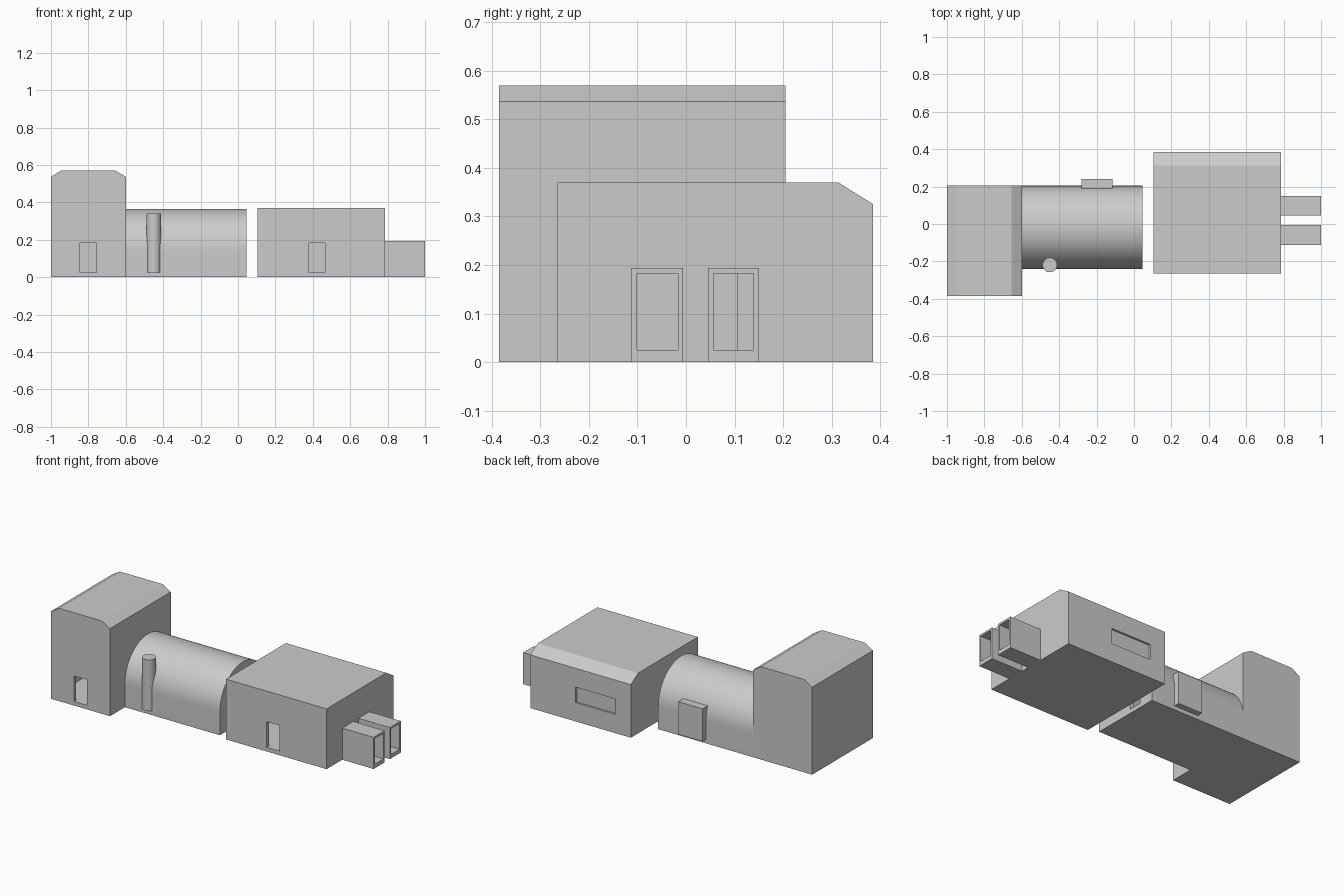
import bpy, bmesh, math
from mathutils import Vector

if "Cube" in bpy.data.objects:
    bpy.data.objects.remove(bpy.data.objects["Cube"])

WALL = 0.022    # shell thickness
FLOOR = 0.025   # interior floor height
DOOR_TOP = 0.182


def prism(name, profile, axis, a, b):
    """Extrude a 2D profile along x (profile is y,z) or y (profile is x,z)."""
    def point(u, v, t):
        return (t, u, v) if axis == 'x' else (u, t, v)
    bm = bmesh.new()
    face = bm.faces.new([bm.verts.new(point(u, v, a)) for u, v in profile])
    out = bmesh.ops.extrude_face_region(bm, geom=[face])
    verts = [g for g in out['geom'] if isinstance(g, bmesh.types.BMVert)]
    bmesh.ops.translate(bm, verts=verts, vec=Vector(point(0, 0, b - a)))
    bmesh.ops.recalc_face_normals(bm, faces=bm.faces)
    mesh = bpy.data.meshes.new(name)
    bm.to_mesh(mesh)
    bm.free()
    obj = bpy.data.objects.new(name, mesh)
    bpy.context.collection.objects.link(obj)
    return obj


def box(name, x, y, z):
    return prism(name, [(x[0], z[0]), (x[1], z[0]), (x[1], z[1]), (x[0], z[1])], 'y', *y)


def activate(obj):
    bpy.ops.object.select_all(action='DESELECT')
    obj.select_set(True)
    bpy.context.view_layer.objects.active = obj


def cut(obj, cutter):
    """Subtract the cutter and throw it away."""
    cutter.hide_render = True
    activate(obj)
    mod = obj.modifiers.new("cut", 'BOOLEAN')
    mod.operation, mod.solver, mod.object = 'DIFFERENCE', 'EXACT', cutter
    bpy.ops.object.modifier_apply(modifier=mod.name)
    bpy.data.objects.remove(cutter, do_unlink=True)


def smooth(obj):
    activate(obj)
    bpy.ops.object.shade_smooth_by_angle(angle=math.radians(30))


def arch(y0, y1, z0, spring, segments=40):
    """Vault section: straight sides below a half circle."""
    c, r = (y0 + y1) / 2, (y1 - y0) / 2
    pts = [(y0, z0), (y1, z0)]
    for i in range(segments + 1):
        t = math.pi * i / segments
        pts.append((c + r * math.cos(t), spring + r * math.sin(t)))
    return pts


def corridor(x0, x1):
    """Cutter for the doorways that line up through all three halls."""
    return box("doorway_cutter", (x0, x1), (0.022, 0.105), (FLOOR, DOOR_TOP))


# Tall hall with chamfered roof edges
w = WALL
tower = prism("tall_hall", [(-1, 0), (-0.6, 0), (-0.6, 0.537), (-0.655, 0.57),
                            (-0.945, 0.57), (-1, 0.537)], 'y', -0.385, 0.205)
cut(tower, prism("hall_cutter", [(-1 + w, FLOOR), (-0.6 - w, FLOOR), (-0.6 - w, 0.525),
                                 (-0.66, 0.57 - w), (-0.94, 0.57 - w), (-1 + w, 0.525)],
                 'y', -0.385 + w, 0.205 - w))
cut(tower, box("door_cutter", (-0.845, -0.757), (-0.45, -0.35), (FLOOR, DOOR_TOP)))
cut(tower, corridor(-0.65, -0.55))

# Vaulted hall
vault = prism("vaulted_hall", arch(-0.24, 0.205, 0, 0.1425), 'x', -0.6, 0.045)
cut(vault, prism("vault_cutter", arch(-0.24 + w, 0.205 - w, FLOOR, 0.1425), 'x',
                 -0.6 + w, 0.045 - w))
for x0, x1 in ((-0.65, -0.55), (0.0, 0.08)):
    cut(vault, corridor(x0, x1))
smooth(vault)

# Round column set into the vault's front wall
bpy.ops.mesh.primitive_cylinder_add(vertices=32, radius=0.039, depth=0.315,
                                    location=(-0.45, -0.219, FLOOR + 0.1575))
column = bpy.context.object
column.name = "round_column"
smooth(column)

# Cabinet on the vault's back wall
box("back_cabinet", (-0.28, -0.115), (0.19, 0.24), (FLOOR, 0.225))

# Wide hall with chamfered back roof edge
hall = prism("wide_hall", [(-0.265, 0), (0.385, 0), (0.385, 0.326), (0.314, 0.37),
                           (-0.265, 0.37)], 'x', 0.105, 0.787)
cut(hall, prism("wide_cutter", [(-0.265 + w, FLOOR), (0.385 - w, FLOOR), (0.385 - w, 0.314),
                                (0.308, 0.37 - w), (-0.265 + w, 0.37 - w)],
                'x', 0.105 + w, 0.787 - w))
cut(hall, box("door_cutter", (0.38, 0.466), (-0.32, -0.23), (FLOOR, DOOR_TOP)))
cut(hall, corridor(0.08, 0.15))

# Back window with a recessed pane
window = (0.208, 0.48), (0.115, 0.21)
cut(hall, box("window_cutter", window[0], (0.35, 0.42), window[1]))
box("window_pane", window[0], (0.367, 0.373), window[1])

# Two open passages leaving the wide hall
for i, (y0, y1) in enumerate(((-0.113, -0.006), (0.045, 0.15))):
    inner = (y0 + 0.012, y1 - 0.011)
    cut(hall, box("passage_cutter", (0.74, 0.82), inner, (FLOOR, DOOR_TOP)))
    passage = box(f"passage_{i + 1}", (0.787, 1.0), (y0, y1), (0, 0.194))
    cut(passage, box("bore_cutter", (0.75, 1.05), inner, (FLOOR, DOOR_TOP)))
